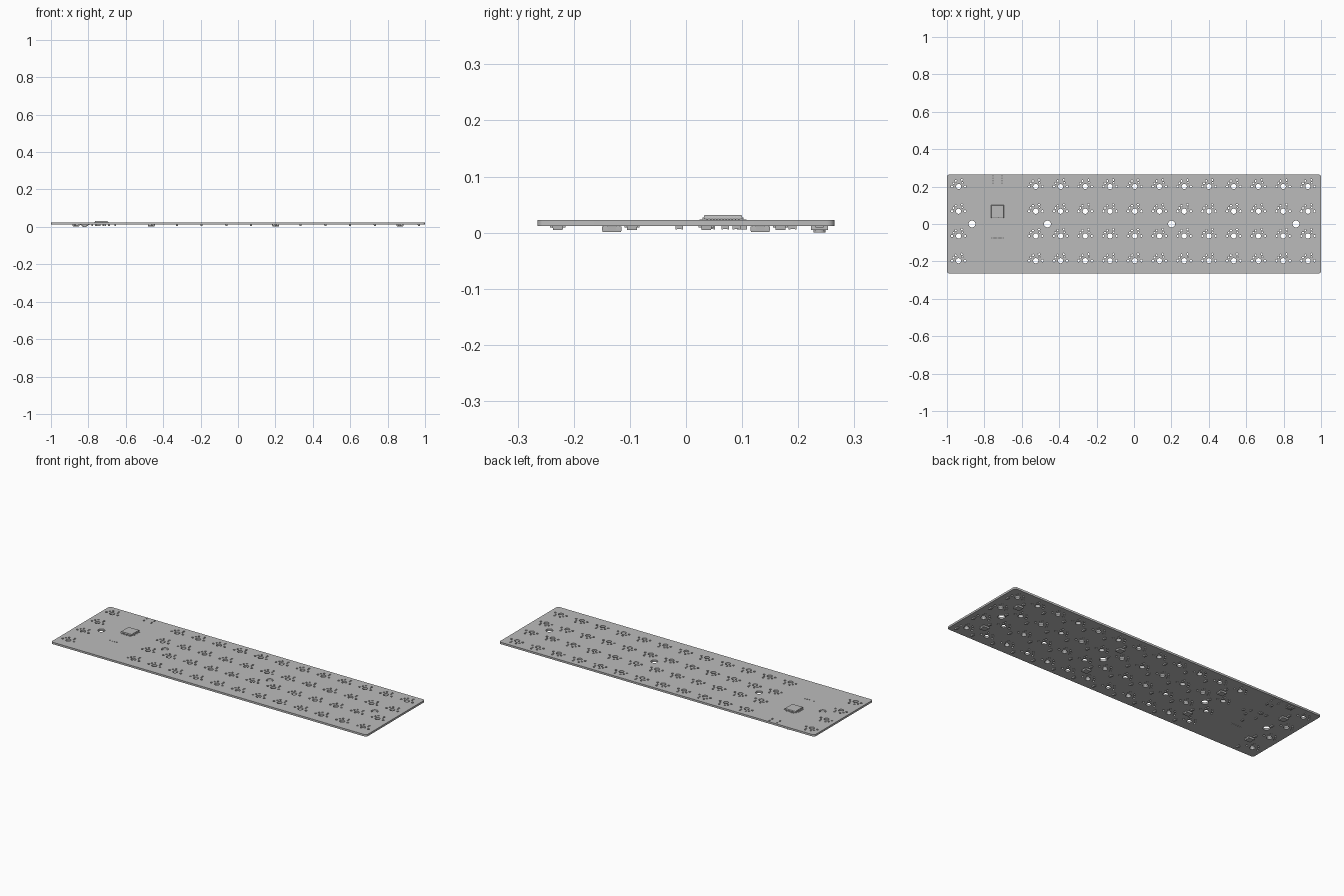
import bpy, bmesh, math
from mathutils import Matrix, Vector

if "Cube" in bpy.data.objects:
    bpy.data.objects.remove(bpy.data.objects["Cube"])

GREY = (0.5, 0.5, 0.5, 1)
mat = bpy.data.materials.new("plain grey")
mat.use_nodes = True
mat.diffuse_color = GREY
mat.node_tree.nodes["Principled BSDF"].inputs["Base Color"].default_value = GREY

MM = 1 / 144               # board drawn in millimetres
PITCH = 19.05 * MM
Z0, Z1 = 0.0115, 0.0225    # board underside and top
HX, HY = 1.0, 0.265

columns = [0.93 - i * PITCH for i in range(12)] + [-0.938]
rows = [(1.5 - i) * PITCH + 0.002 for i in range(4)]
mounts = [-0.866, -0.463, 0.201, 0.866]


# Board outline and holes as one filled, extruded curve
curve = bpy.data.curves.new("circuit_board", "CURVE")
curve.dimensions = "2D"
curve.fill_mode = "BOTH"
curve.extrude = (Z1 - Z0) / 2


def loop(points):
    s = curve.splines.new("POLY")
    s.points.add(len(points) - 1)
    for p, (x, y) in zip(s.points, points):
        p.co = (x, y, 0, 1)
    s.use_cyclic_u = True


def rounded(cx, cy, hx, hy, r, steps=5):
    """Rectangle with rounded corners; a circle when hx = hy = r."""
    pts = []
    for q, (sx, sy) in enumerate([(1, 1), (-1, 1), (-1, -1), (1, -1)]):
        for i in range(steps):
            a = math.pi / 2 * (q + i / steps)
            pts.append((cx + sx * (hx - r) + r * math.cos(a),
                        cy + sy * (hy - r) + r * math.sin(a)))
    loop(pts)


def hole(x, y, r, steps=3):
    rounded(x, y, r, r, r, steps)


rounded(0, 0, HX, HY, 0.014)
for x in columns:
    for y in rows:
        hole(x, y, 2 * MM, 5)
        for dx, dy, r in [(-5.08, 0, 0.87), (5.08, 0, 0.87), (-3.81, 2.54, 0.75),
                          (2.54, 5.08, 0.75), (-2.1, 4.3, 0.75), (2.9, 2.9, 0.6)]:
            hole(x + dx * MM, y + dy * MM, r * MM)
for x in mounts:
    hole(x, 0, 0.0185, 6)
# Connector slots and programming header
for x in (-0.754, -0.706):
    for y, h in ((0.252, 0.006), (0.226, 0.008)):
        rounded(x, y, 0.0035, h, 0.0035, 3)
for i in range(5):
    hole(-0.73 + (i - 2) * 0.0139, -0.075, 0.003)

tmp = bpy.data.objects.new("board_curve", curve)
bpy.context.collection.objects.link(tmp)
bpy.context.view_layer.update()
mesh = bpy.data.meshes.new_from_object(
    tmp.evaluated_get(bpy.context.evaluated_depsgraph_get()))
bpy.data.objects.remove(tmp)
mesh.transform(Matrix.Translation((0, 0, (Z0 + Z1) / 2)))
mesh.materials.clear()
mesh.materials.append(mat)
bpy.context.collection.objects.link(bpy.data.objects.new("circuit_board", mesh))


# Helpers for mounted parts
def box(bm, x, y, z0, z1, sx, sy, taper=1.0):
    """Box from z0 to z1; the z1 end is scaled by taper."""
    vs = bmesh.ops.create_cube(bm, size=1)["verts"]
    for v in vs:
        t = taper if v.co.z > 0 else 1
        v.co = Vector((x + v.co.x * sx * t, y + v.co.y * sy * t, z1 if v.co.z > 0 else z0))


def cylinder(bm, x, y, z0, z1, r):
    bmesh.ops.create_cone(bm, cap_ends=True, segments=20, radius1=r, radius2=r,
                          depth=abs(z1 - z0),
                          matrix=Matrix.Translation((x, y, (z0 + z1) / 2)))


def finish(name, bm):
    bmesh.ops.recalc_face_normals(bm, faces=bm.faces)
    me = bpy.data.meshes.new(name)
    bm.to_mesh(me)
    bm.free()
    me.materials.append(mat)
    bpy.context.collection.objects.link(bpy.data.objects.new(name, me))


# Controller chip on the top face, with legs on all four sides
CX, CY, PIN = -0.73, 0.066, 0.8 * MM
bm = bmesh.new()
box(bm, CX, CY, Z1 + 0.0008, 0.0265, 0.067, 0.067, 1.03)
box(bm, CX, CY, 0.0265, 0.0315, 0.069, 0.069, 0.96)
finish("controller_chip", bm)
bm = bmesh.new()
for i in range(11):
    o = (i - 5) * PIN
    for s in (-1, 1):
        for out, z0, z1, n in ((0.0385, Z1, Z1 + 0.001, 0.006),
                               (0.0358, Z1, 0.0275, 0.0015)):
            box(bm, CX + s * out, CY + o, z0, z1, n, 0.0026)
            box(bm, CX + o, CY + s * out, z0, z1, 0.0026, n)
finish("chip_legs", bm)

# One diode per key on the underside
bm = bmesh.new()
for c in columns:
    x = 0.967 if c > 0.9 else c + PITCH / 2
    for r in rows:
        y = r - 0.032
        box(bm, x, y, Z0, 0.0045, 0.012, 0.019, 0.9)
        for s in (-1, 1):
            box(bm, x, y + s * 0.011, Z0, 0.0095, 0.005, 0.005)
finish("diodes", bm)

# Square lamps beside the mounting holes
bm = bmesh.new()
for x in mounts:
    for s in (-1, 1):
        y = s * PITCH
        box(bm, x, y, Z0 - 0.0005, 0.0015, 0.035, 0.035, 0.96)
        for i in (-1, 1):
            for j in (-1, 1):
                box(bm, x + i * 0.017, y + j * 0.011, Z0, 0.006, 0.005, 0.007)
finish("underside_lamps", bm)

# Reset button
bm = bmesh.new()
box(bm, -0.82, 0.238, Z0, 0.0045, 0.036, 0.03)
cylinder(bm, -0.82, 0.238, 0.0045, 0, 0.011)
for s in (-1, 1):
    box(bm, -0.82 + s * 0.021, 0.238, Z0, 0.0095, 0.008, 0.014)
finish("reset_button", bm)

# Crystal, capacitors and resistors under the chip
bm = bmesh.new()
box(bm, -0.745, 0.1, Z0, 0.006, 0.022, 0.018)
for x, y in [(-0.72, -0.012), (-0.69, 0.045), (-0.69, 0.09), (-0.656, 0.07),
             (-0.76, 0.045), (-0.78, 0.1), (-0.74, 0.19), (-0.71, 0.19)]:
    box(bm, x, y, Z0, 0.0065, 0.008, 0.008)
    for s in (-1, 1):
        box(bm, x, y + s * 0.0055, Z0, 0.006, 0.009, 0.003)
finish("small_components", bm)
